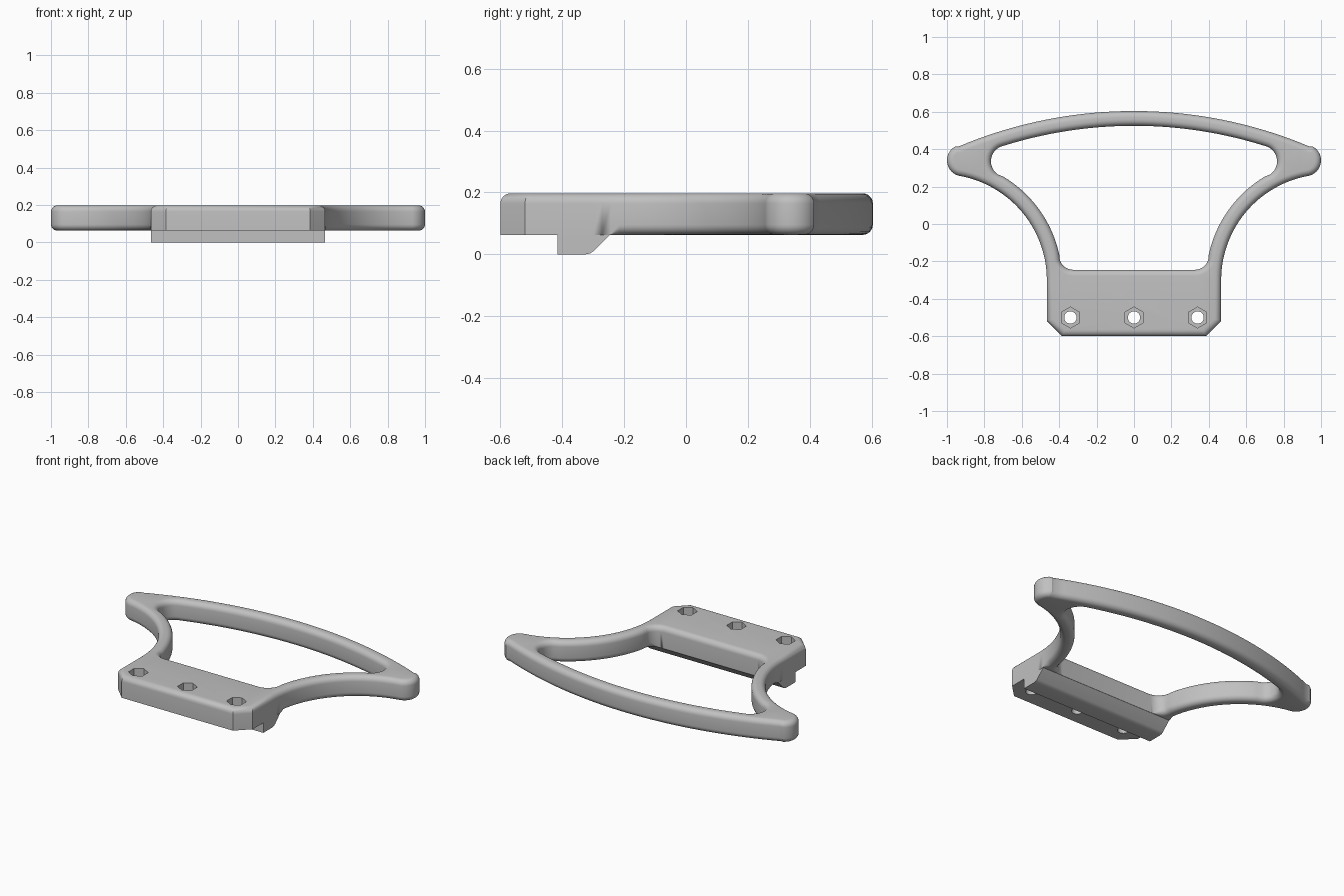
import bpy, bmesh
from math import sin, cos, pi, radians
from mathutils import Vector

cube = bpy.data.objects.get("Cube")
if cube:
    bpy.data.objects.remove(cube)

Z0, Z1, ROUND = 0.063, 0.197, 0.033

grey = bpy.data.materials.new("light grey plastic")
grey.use_nodes = True
grey.diffuse_color = (0.53, 0.53, 0.53, 1)
grey.node_tree.nodes["Principled BSDF"].inputs["Base Color"].default_value = (0.53, 0.53, 0.53, 1)


def arc(cx, cy, r, a0, a1, n):
    angles = [radians(a0 + (a1 - a0) * i / n) for i in range(n + 1)]
    return [Vector((cx + r * cos(a), cy + r * sin(a))) for a in angles]


def mirrored(half):
    """Close a right-hand half outline that ends on the centre line."""
    return half + [Vector((-p.x, p.y)) for p in reversed(half[:-1])]


def inset_normals(loop):
    """Mitred normals pointing to the left of a counter-clockwise loop."""
    result = []
    for i, p in enumerate(loop):
        d0 = (p - loop[i - 1]).normalized()
        d1 = (loop[(i + 1) % len(loop)] - p).normalized()
        n0, n1 = Vector((-d0.y, d0.x)), Vector((-d1.y, d1.x))
        result.append((n0 + n1) / (1 + n0.dot(n1)))
    return result


def make_object(name, bm):
    bmesh.ops.recalc_face_normals(bm, faces=bm.faces)
    mesh = bpy.data.meshes.new(name)
    bm.to_mesh(mesh)
    bm.free()
    mesh.materials.append(grey)
    obj = bpy.data.objects.new(name, mesh)
    bpy.context.collection.objects.link(obj)
    return obj


def select_only(obj):
    bpy.ops.object.select_all(action="DESELECT")
    obj.select_set(True)
    bpy.context.view_layer.objects.active = obj


def prism(name, points, depth):
    """Extrude a flat polygon along a vector."""
    bm = bmesh.new()
    face = bm.faces.new([bm.verts.new(p) for p in points])
    extruded = bmesh.ops.extrude_face_region(bm, geom=[face])["geom"]
    bmesh.ops.translate(bm, vec=depth, verts=[v for v in extruded if isinstance(v, bmesh.types.BMVert)])
    return make_object(name, bm)


def add_wall(bm, loop, side):
    """Rounded side wall; the underside edge turns sharp at the mounting plate."""
    steps = 6
    turns = [(k / steps * pi / 2, low) for low, order in
             ((True, range(steps + 1)), (False, range(steps, -1, -1))) for k in order]
    rings = []
    normals = inset_normals(loop)
    for angle, low in turns:
        ring = []
        for p, n in zip(loop, normals):
            r = ROUND * min(1, max(0, (p.y + 0.244) / 0.03)) if low else ROUND
            q = p + n * side * r * (1 - sin(angle))
            rise = r * (1 - cos(angle))
            ring.append(bm.verts.new((q.x, q.y, Z0 + rise if low else Z1 - rise)))
        rings.append(ring)
    for a, b in zip(rings, rings[1:]):
        for i in range(len(a)):
            j = (i + 1) % len(a)
            bm.faces.new((a[i], a[j], b[j], b[i]))


# Outer outline: chamfered plate, flared arm, round tip, bowed grip
outer = mirrored([Vector((0.385, -0.6)), Vector((0.466, -0.52))]
                 + arc(1.032, -0.3, 0.566, 180, 100, 28)
                 + arc(0.915, 0.34, 0.085, -72, 61, 14)
                 + arc(0, -1.811, 2.415, 67.1, 90, 18))
# Window between plate, arms and grip
inner = mirrored(arc(0.325, -0.17, 0.075, -90, -14, 8)
                 + arc(1.03, -0.3, 0.645, 168, 121, 18)
                 + arc(0.68, 0.335, 0.085, -55, 68, 12)
                 + arc(0, -1.805, 2.33, 73, 90, 14))

# Handle frame with mounting plate
bm = bmesh.new()
add_wall(bm, outer, 1)
add_wall(bm, inner, -1)
bmesh.ops.remove_doubles(bm, verts=bm.verts, dist=0.0001)
rims = [e for e in bm.edges if e.is_boundary]
middle = (Z0 + Z1) / 2
for top in (True, False):
    rim = [e for e in rims if (e.verts[0].co.z > middle) == top]
    bmesh.ops.triangle_fill(bm, use_beauty=True, edges=rim)
frame = make_object("handle_frame", bm)

# Screw holes with hexagonal nut pockets
for x in (-0.34, 0, 0.34):
    for sides, radius, bottom in ((24, 0.033, 0), (6, 0.056, 0.137)):
        points = [(p.x, p.y, bottom) for p in arc(x, -0.5, radius, 90, 450, sides)[:-1]]
        cutter = prism("hole_cutter", points, (0, 0, 0.3))
        cutter.hide_render = True
        select_only(frame)
        cut = frame.modifiers.new("hole", "BOOLEAN")
        cut.operation, cut.solver, cut.object = "DIFFERENCE", "EXACT", cutter
        bpy.ops.object.modifier_apply(modifier=cut.name)
        bpy.data.objects.remove(cutter)

# Locating rib under the plate
profile = [(-0.415, Z0), (-0.415, 0), (-0.325, 0), (-0.31, 0.003), (-0.298, 0.011), (-0.246, Z0)]
rib = prism("locating_rib", [(-0.466, y, z) for y, z in profile], (0.932, 0, 0))

for obj in (frame, rib):
    select_only(obj)
    bpy.ops.object.shade_smooth_by_angle(angle=radians(30))
